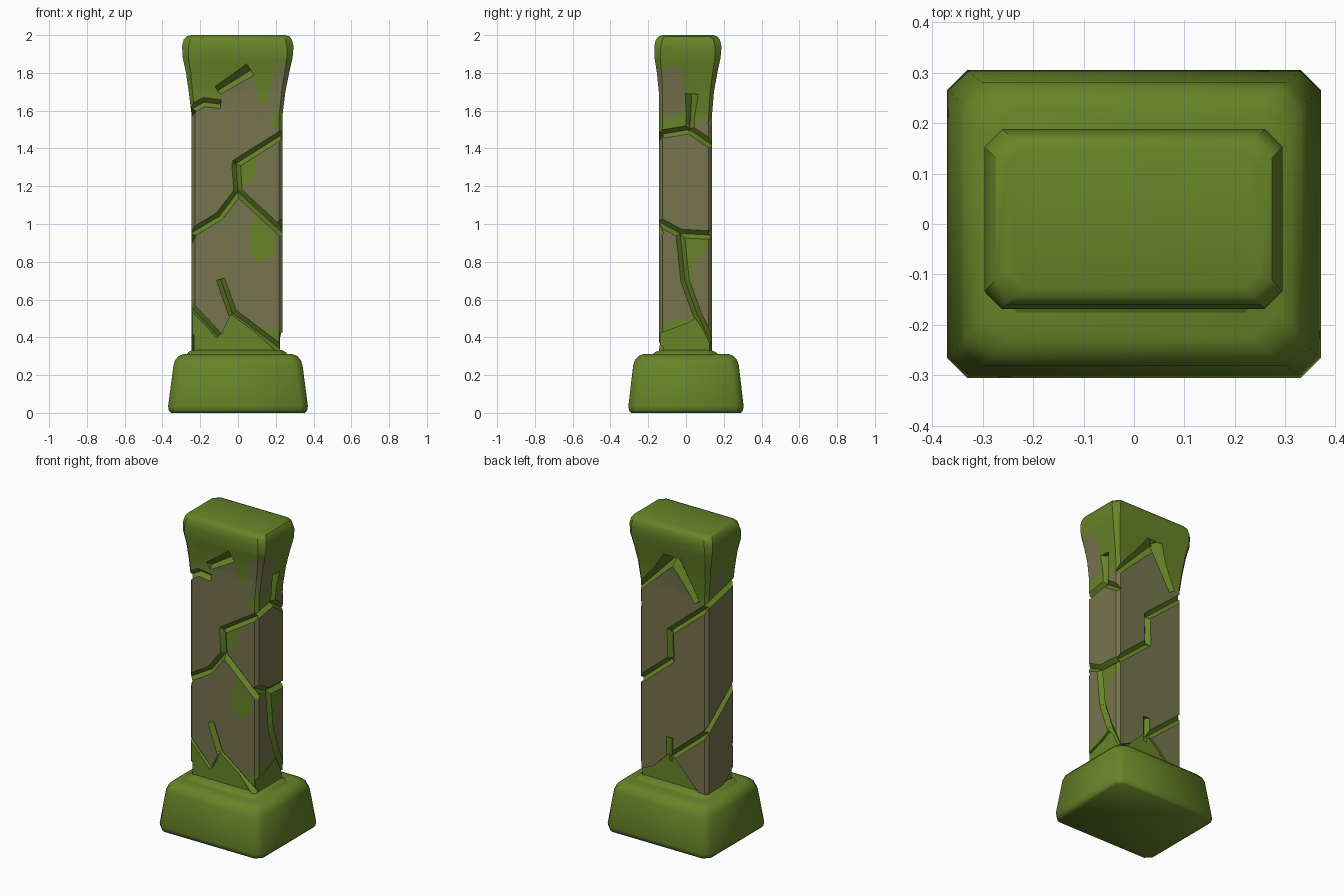
import bpy, bmesh, math
from mathutils import Vector
from mathutils.geometry import tessellate_polygon, intersect_point_tri_2d

if "Cube" in bpy.data.objects:
    bpy.data.objects.remove(bpy.data.objects["Cube"])


def material(name, rgb):
    m = bpy.data.materials.new(name)
    m.diffuse_color = (*rgb, 1)
    m.use_nodes = True
    m.node_tree.nodes["Principled BSDF"].inputs["Base Color"].default_value = m.diffuse_color
    return m


STONE = material("weathered stone", (0.180, 0.178, 0.075))
MOSS = material("moss green", (0.135, 0.230, 0.021))


def make_object(name, bm, mats):
    bmesh.ops.recalc_face_normals(bm, faces=bm.faces)
    me = bpy.data.meshes.new(name)
    bm.to_mesh(me)
    bm.free()
    for m in mats:
        me.materials.append(m)
    ob = bpy.data.objects.new(name, me)
    bpy.context.collection.objects.link(ob)
    return ob


def smooth(ob, angle):
    bpy.ops.object.select_all(action='DESELECT')
    ob.select_set(True)
    bpy.context.view_layer.objects.active = ob
    bpy.ops.object.shade_smooth_by_angle(angle=math.radians(angle))


def loft(rings):
    """Stack of chamfered rectangles: z, half x, half y, centre x, centre y, chamfer."""
    bm = bmesh.new()
    loops = []
    for z, hx, hy, cx, cy, c in rings:
        pts = [(hx, c - hy), (hx, hy - c), (hx - c, hy), (c - hx, hy),
               (-hx, hy - c), (-hx, c - hy), (c - hx, -hy), (hx - c, -hy)]
        loops.append([bm.verts.new((cx + x, cy + y, z)) for x, y in pts])
    for a, b in zip(loops, loops[1:]):
        for i in range(8):
            j = (i + 1) % 8
            bm.faces.new((a[i], a[j], b[j], b[i]))
    bm.faces.new(loops[0])
    bm.faces.new(loops[-1])
    return bm


# Plinth and the low mossy mound around the shaft foot
base = make_object("plinth", loft([
    (0, .355, .29, 0, 0, .035), (.012, .366, .301, 0, 0, .04), (.035, .37, .305, 0, 0, .04),
    (.25, .342, .28, 0, 0, .04), (.28, .333, .27, 0, 0, .045), (.302, .312, .25, 0, 0, .05),
    (.312, .285, .225, 0, 0, .05)]), [MOSS])
smooth(base, 50)
mound = make_object("moss_mound", loft([
    (.30, .275, .185, -.005, -.005, .04), (.322, .258, .16, -.005, -.003, .04),
    (.333, .235, .13, -.005, 0, .03)]), [MOSS])
smooth(mound, 50)

# Shaft flaring into the capital
pillar = make_object("pillar", loft([
    (.30, .241, .14, -.005, -.002, .018), (1.58, .241, .14, -.005, -.002, .018),
    (1.70, .256, .146, -.005, .002, .02), (1.80, .273, .160, -.002, .006, .025),
    (1.88, .291, .175, -.002, .008, .03), (1.94, .295, .178, -.001, .01, .035),
    (1.975, .287, .17, -.001, .01, .035), (1.993, .273, .155, 0, .01, .035),
    (2.0, .25, .135, 0, .01, .03)]), [STONE, MOSS])

# Sides: outward normal, in-plane axis, distance of the surface
X, Y, Z = Vector((1, 0, 0)), Vector((0, 1, 0)), Vector((0, 0, 1))
SIDES = {"front": (-Y, X, .142), "back": (Y, X, .138),
         "right": (X, Y, .236), "left": (-X, Y, .246)}

# Cracks as polylines on each side
CRACKS = {
    "front": [[(.26, 1.49), (-.01, 1.32), (0, 1.17), (.26, .93)],
              [(0, 1.17), (-.10, 1.04), (-.26, .945)],
              [(-.26, 1.60), (-.18, 1.645), (-.10, 1.635)],
              [(-.10, 1.71), (.06, 1.81)],
              [(-.26, .57), (-.11, .41)], [(-.09, .70), (-.03, .53), (.25, .32)]],
    "right": [[(-.16, 1.47), (.02, 1.50), (.15, 1.41)], [(.02, 1.50), (.03, 1.68)],
              [(-.16, 1.02), (-.03, .95), (.15, .94)],
              [(-.03, .94), (-.005, .70), (.06, .52), (.15, .34)]],
    "back": [[(-.26, 1.54), (.015, 1.31), (.01, 1.13), (.26, .92)],
             [(.25, 1.52), (-.02, 1.80), (-.17, 1.55)],
             [(-.26, .735), (.02, .50)], [(.02, .62), (.02, .48)]],
    "left": [[(.16, 1.53), (-.16, 1.60)], [(.16, .71), (-.16, .95)]],
}
# Sunken mossy hollows at the shaft foot
HOLLOWS = {
    "front": [[(-.3, .28), (-.3, .60), (-.12, .41), (-.085, .42), (-.03, .54), (.25, .28)]],
    "right": [[(-.2, .28), (-.2, .40), (0, .47), (.05, .50), (.2, .28)]],
    "back": [[(.3, .28), (.3, .34), (.14, .41), (.02, .53), (-.05, .47), (-.23, .28)]],
    "left": [[(-.2, .28), (-.2, .48), (-.08, .37), (.06, .28)]],
}
# Flush moss patches
PATCHES = {
    "front": [[(-.4, 1.90), (-.4, 1.58), (-.25, 1.60), (-.22, 1.66), (-.18, 1.63), (-.10, 1.64),
               (-.09, 1.71), (.06, 1.83), (.08, 1.78), (.11, 1.65), (.14, 1.64), (.17, 1.72),
               (.19, 1.81), (.24, 1.86), (.4, 1.88), (.4, 1.90)],
              [(.06, .97), (.10, 1.04), (.20, .93), (.19, .84), (.12, .80), (.06, .83)],
              [(.0, 1.32), (.10, 1.37), (.09, 1.24), (.01, 1.19)],
              [(.16, 1.52), (.21, 1.61), (.3, 1.63), (.3, 1.48)],
              [(.08, .45), (.3, .44), (.3, .28), (.22, .32)]],
    "right": [[(-.3, 1.90), (-.3, 1.83), (-.02, 1.83), (0, 1.65), (-.04, 1.57), (-.12, 1.56),
               (-.12, 1.50), (.02, 1.51), (.10, 1.56), (.3, 1.56), (.3, 1.90)],
              [(-.04, .94), (.3, .94), (.11, .87), (.04, .80), (.03, .65), (-.01, .70)],
              [(-.3, .28), (-.3, .42), (0, .50), (.06, .52), (.3, .30)]],
    "back": [[(.4, 1.90), (.4, 1.53), (.23, 1.55), (-.02, 1.80), (-.17, 1.55), (-.4, 1.53), (-.4, 1.90)]],
    "left": [[(-.3, 1.90), (-.3, 1.60), (-.05, 1.62), (.0, 1.74), (.06, 1.73), (.08, 1.57),
              (.3, 1.55), (.3, 1.90)]],
}


def prism(bm, a, b):
    """Closed solid between two matching outlines."""
    va, vb = [bm.verts.new(p) for p in a], [bm.verts.new(p) for p in b]
    n = len(va)
    faces = [bm.faces.new(va), bm.faces.new(vb)]
    for i in range(n):
        j = (i + 1) % n
        faces.append(bm.faces.new((va[i], va[j], vb[j], vb[i])))
    for f in faces:
        f.material_index = 1


# Carve cracks (V-section) and hollows out of the pillar
bm = bmesh.new()
for side, (n, t, dist) in SIDES.items():
    def at(p, d):
        return n * (dist + d) + t * p[0] + Z * p[1]
    for line in CRACKS[side]:
        for p, q in zip(line, line[1:]):
            p, q = Vector(p), Vector(q)
            along = (q - p).normalized()
            w = Vector((-along.y, along.x)) * .05
            p, q = p - along * .008, q + along * .008
            prism(bm, [at(p + w, .03), at(p - w, .03), at(p, -.025)],
                  [at(q + w, .03), at(q - w, .03), at(q, -.025)])
    for poly in HOLLOWS[side]:
        prism(bm, [at(p, .03) for p in poly], [at(p, -.014) for p in poly])
cutter = make_object("crack_cutter", bm, [STONE, MOSS])
cutter.hide_render = True
mod = pillar.modifiers.new("carve", 'BOOLEAN')
mod.operation, mod.solver, mod.object = 'DIFFERENCE', 'EXACT', cutter
mod.use_self = True
bpy.context.view_layer.update()
carved = bpy.data.meshes.new_from_object(pillar.evaluated_get(bpy.context.evaluated_depsgraph_get()))
pillar.modifiers.clear()
pillar.data = carved
bpy.data.objects.remove(cutter)


def inside(p, poly):
    pts = [Vector((*q, 0)) for q in poly]
    return any(intersect_point_tri_2d(p, *(pts[i].xy for i in tri))
               for tri in tessellate_polygon([pts]))


# Cut the patch outlines into each side, then colour the faces within
bm = bmesh.new()
bm.from_mesh(carved)
bmesh.ops.triangulate(bm, faces=bm.faces)
for side, (n, t, dist) in SIDES.items():
    for poly in PATCHES[side]:
        lo, hi = min(p[1] for p in poly), max(p[1] for p in poly)
        for p, q in zip(poly, poly[1:] + poly[:1]):
            e = t * (q[0] - p[0]) + Z * (q[1] - p[1])
            faces = [f for f in bm.faces if f.material_index == 0 and f.normal.dot(n) > .6
                     and min(v.co.z for v in f.verts) < hi and max(v.co.z for v in f.verts) > lo]
            geom = set(faces)
            for f in faces:
                geom.update(f.edges, f.verts)
            bmesh.ops.bisect_plane(bm, geom=list(geom), dist=1e-5,
                                   plane_co=t * p[0] + Z * p[1], plane_no=e.cross(n).normalized())
        for f in bm.faces:
            c = f.calc_center_median()
            if f.normal.dot(n) > .6 and inside(Vector((c.dot(t), c.z)), poly):
                f.material_index = 1
for f in bm.faces:
    if f.calc_center_median().z > 1.875:
        f.material_index = 1
bm.to_mesh(carved)
bm.free()
if not carved.materials:
    carved.materials.append(STONE)
    carved.materials.append(MOSS)
smooth(pillar, 32)
